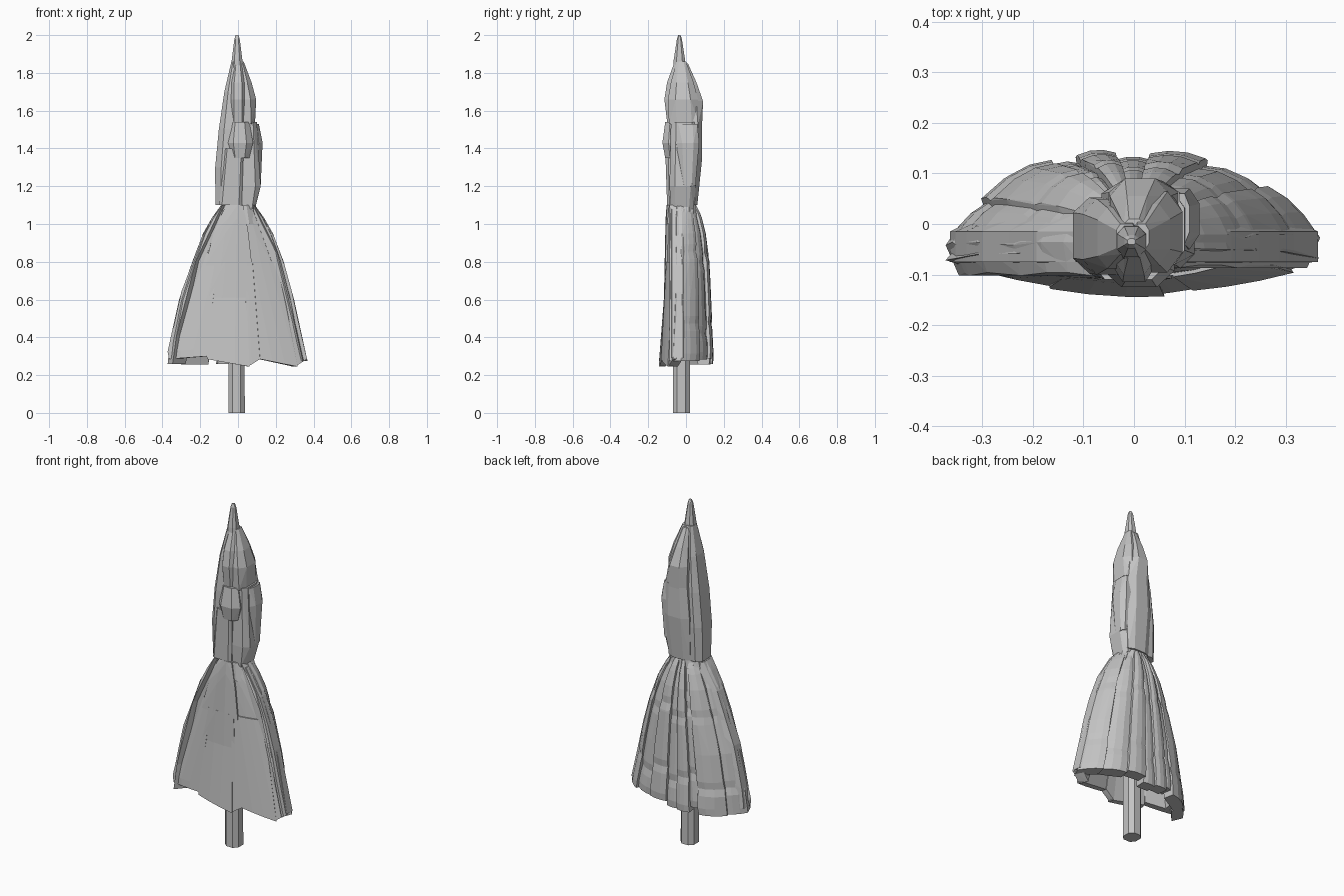
import bpy
import bmesh
import random
from mathutils import Vector

random.seed(4)
cube = bpy.data.objects.get("Cube")
if cube:
    bpy.data.objects.remove(cube, do_unlink=True)

# One plain grey for everything
grey = bpy.data.materials.new("plain grey")
grey.use_nodes = True
grey_value = (0.55, 0.55, 0.55, 1)
grey.diffuse_color = grey_value
grey.node_tree.nodes["Principled BSDF"].inputs["Base Color"].default_value = grey_value


def hull(name, points):
    """Flat-faced convex block around a set of points."""
    bm = bmesh.new()
    for point in points:
        bm.verts.new(point)
    result = bmesh.ops.convex_hull(bm, input=bm.verts)
    loose = {item for item in result["geom_interior"] + result["geom_unused"]
             if isinstance(item, bmesh.types.BMVert)}
    bmesh.ops.delete(bm, geom=list(loose), context="VERTS")
    bmesh.ops.dissolve_limit(bm, angle_limit=0.03, verts=bm.verts, edges=bm.edges)
    bmesh.ops.recalc_face_normals(bm, faces=bm.faces)
    mesh = bpy.data.meshes.new(name)
    bm.to_mesh(mesh)
    bm.free()
    mesh.materials.append(grey)
    obj = bpy.data.objects.new(name, mesh)
    bpy.context.collection.objects.link(obj)


def block(name, start, end, rings, chamfer=0.5):
    """Chamfered block along a leaning axis; each ring is height, half width, half depth."""
    bottom, top = rings[0][0], rings[-1][0]
    points = []
    for height, half_width, half_depth in rings:
        centre = Vector(start).lerp(Vector(end), (height - bottom) / (top - bottom))
        for side in (-1, 1):
            for face in (-1, 1):
                for across, deep in ((1, 1 - chamfer), (1 - chamfer, 1)):
                    points.append((centre.x + side * across * half_width,
                                   centre.y + face * deep * half_depth, height))
    hull(name, points)


# Skirt outline: height, half width, front depth, back depth
OUTLINE = [
    (0.25, 0.375, 0.145, 0.145), (0.4, 0.335, 0.13, 0.137),
    (0.6, 0.297, 0.117, 0.13), (0.8, 0.242, 0.113, 0.12),
    (0.95, 0.185, 0.11, 0.1), (1.03, 0.14, 0.108, 0.08), (1.1, 0.09, 0.103, 0.055),
]


def outline(height, fraction):
    """Half width, front depth and back depth; the right side is a little fuller."""
    row = OUTLINE[-1]
    for low, high in zip(OUTLINE, OUTLINE[1:]):
        if height <= high[0]:
            row = Vector(low).lerp(Vector(high), (height - low[0]) / (high[0] - low[0]))
            break
    fuller = fraction < 0 and low[0] < height < high[0] + 0.01 and 0.3 < height < 0.7
    return row[1] * (1.05 if fuller else 1), row[2], row[3]


def cloth(name, facing, left, right, hems, top, thick, sink=0.0, groove=0.0):
    """Panel of the skirt between two fractions of the half width."""
    points = []
    steps = 4
    heights = [row[0] for row in OUTLINE if max(hems) + 0.03 < row[0] < top - 0.03]
    for step in range(steps):
        along = step / (steps - 1)
        fraction = left + (right - left) * along
        hem = hems[0] + (hems[1] - hems[0]) * along
        rim = groove if step in (0, steps - 1) else 0
        for height in [hem, hem + 0.04] + heights + [top - 0.04, top]:
            width, front, back = outline(height, fraction)
            drop = sink + rim + (groove if height in (hem, top) else 0)
            if facing == "front":
                y = -front * (1 - 0.45 * fraction ** 2) + drop
                inner = y + thick
            else:
                y = -0.02 + (back + 0.02) * (1 - abs(fraction) ** 3) - drop
                inner = y - thick
            points += [(width * fraction, y, height), (width * fraction * 0.93, inner, height)]
    hull(name, points)


# Front of the skirt: side panels, middle panels and shoulders
thin, sturdy = 0.03, 0.05
waist_height, shoulder_height = 1.1, 0.78
hem_high, hem_low = 0.285, 0.245
cloth("front_right_panel", "front", -1, -0.46, (hem_high, 0.3), 0.84, thin, 0.004)
cloth("front_right_shoulder", "front", -0.88, -0.4, (0.82, 0.82), waist_height, sturdy, 0.01)
cloth("front_middle_hem", "front", -0.45, 0.16, (hem_high, hem_low), 0.61, thin)
cloth("front_middle_panel", "front", -0.5, 0.2, (0.6, 0.6), 0.8, thin)
cloth("front_middle_top", "front", -0.7, 0.3, (shoulder_height, shoulder_height),
      waist_height, sturdy)
cloth("front_fold", "front", 0.14, 0.32, (hem_low, hem_high), 0.8, thin, 0.006)
cloth("front_left_panel", "front", 0.32, 0.84, (hem_high, hem_low), 0.8, thin, 0.003)
cloth("front_left_edge", "front", 0.8, 1, (hem_low, hem_high), 0.8, sturdy, 0.01)
cloth("front_left_shoulder", "front", 0.25, 1, (shoulder_height, shoulder_height),
      waist_height, sturdy, 0.01)

# Back of the skirt: overlapping folds, alternately raised and sunk, in uneven tiers
folds = [-1, -0.8, -0.45, -0.3, -0.1, 0.1, 0.4, 0.75, 1]
for i, (left, right) in enumerate(zip(folds, folds[1:])):
    raised = i % 2
    hem = random.uniform(0.25, 0.29)
    split = random.uniform(0.4, 0.5)
    upper = random.uniform(0.76, 0.87)
    sink = -0.005 if raised else 0.01
    for tier, bottom, top in (("hem", hem, split), ("middle", split, upper),
                              ("top", upper, waist_height)):
        cloth(f"back_fold_{tier}_{i}", "back", max(left - 0.01, -1), right,
              (bottom, bottom), top, 0.06, sink, 0.006)

# Side pleats closing the gap between front and back
pleat_section = [(1, -0.075), (1, -0.015), (0.84, 0.015), (0.7, 0.04), (0.75, -0.08)]
pleat_heights = [0.29, 0.5, shoulder_height, 1.08]
for side, label in ((-1, "right"), (1, "left")):
    for tier, (bottom, top) in enumerate(zip(pleat_heights, pleat_heights[1:])):
        points = []
        for height in (bottom, (bottom + top) / 2, top):
            width = outline(height, side)[0] * side
            points += [(width * fraction, y, height) for fraction, y in pleat_section]
        hull(f"{label}_side_pleat_{tier}", points)

# Waist and pole
block("waist", (0, -0.02), (0, -0.02), [(1, 0.12, 0.08), (1.1, 0.09, 0.07)])
block("pole", (-0.007, -0.025), (-0.007, -0.025), [(0, 0.043, 0.045), (1, 0.04, 0.045)])

# Upper body
block("body_right_slab", (-0.05, -0.02), (-0.015, -0.03), [
    (1.1, 0.07, 0.065), (1.3, 0.08, 0.075), (1.5, 0.07, 0.075),
    (1.7, 0.05, 0.06), (1.86, 0.02, 0.03)], chamfer=0.4)
block("body_front", (-0.04, -0.05), (-0.02, -0.05), [
    (1.1, 0.06, 0.05), (1.4, 0.05, 0.06)], chamfer=0.25)
block("body_left", (0.05, -0.02), (0.05, -0.01), [
    (1.08, 0.04, 0.06), (1.2, 0.07, 0.07), (1.54, 0.05, 0.07)], chamfer=0.4)
block("left_bulge", (0.09, 0.01), (0.09, 0.01), [
    (1.2, 0.03, 0.04), (1.43, 0.04, 0.06), (1.53, 0.02, 0.05)])
block("front_knob", (0.01, -0.06), (0.01, -0.06), [
    (1.35, 0.05, 0.05), (1.43, 0.07, 0.065), (1.54, 0.05, 0.05)])
block("back_hump_lower", (0.01, 0.03), (0.02, 0.04), [
    (1.1, 0.07, 0.03), (1.35, 0.08, 0.05), (1.54, 0.07, 0.045)])
block("back_hump_upper", (0.02, 0.04), (0, -0.01), [
    (1.52, 0.07, 0.045), (1.65, 0.06, 0.07), (1.75, 0.04, 0.05), (1.85, 0.02, 0.02)])

# Head blocks and pointed tip
block("head_front", (0, -0.05), (0, -0.035), [
    (1.54, 0.04, 0.05), (1.66, 0.045, 0.07), (1.75, 0.04, 0.06), (1.86, 0.02, 0.025)])
block("head_left", (0.05, -0.01), (0.015, -0.025), [
    (1.53, 0.04, 0.08), (1.66, 0.06, 0.08), (1.75, 0.045, 0.06), (1.86, 0.015, 0.025)])
block("tip", (-0.005, -0.035), (-0.005, -0.035), [
    (1.7, 0.04, 0.04), (1.87, 0.028, 0.03), (1.98, 0.014, 0.013), (2, 0.008, 0.006)])
